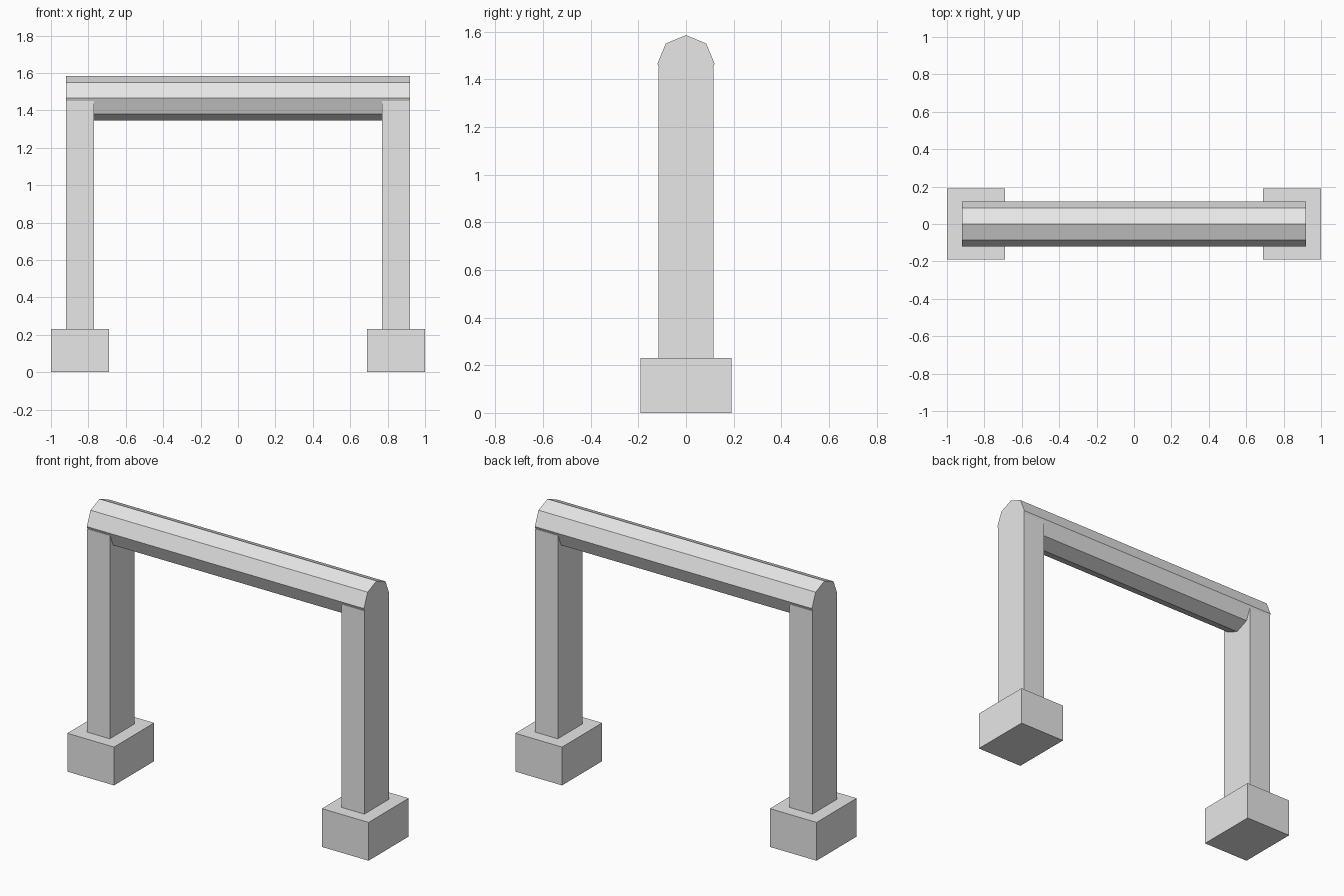
import bpy
import math

cube = bpy.data.objects.get("Cube")
if cube:
    bpy.data.objects.remove(cube, do_unlink=True)

stone = bpy.data.materials.new("light_grey")
stone.use_nodes = True
grey = (0.8, 0.8, 0.8, 1)
stone.diffuse_color = grey
stone.node_tree.nodes["Principled BSDF"].inputs["Base Color"].default_value = grey


def finish(name):
    obj = bpy.context.object
    obj.name = name
    obj.data.materials.append(stone)
    return obj


def block(name, x, half_y, z):
    """Box spanning x and z ranges, centred on y = 0."""
    bpy.ops.mesh.primitive_cube_add(size=1, location=(sum(x) / 2, 0, sum(z) / 2))
    bpy.context.object.scale = (x[1] - x[0], half_y * 2, z[1] - z[0])
    bpy.ops.object.transform_apply(location=False, rotation=False, scale=True)
    return finish(name)


# Footings and posts, one pair on each side
for side, sign in (("left", 1), ("right", -1)):
    block(side + "_footing", sorted((sign * 0.69, sign)), 0.19, (0, 0.23))
    block(side + "_post", sorted((sign * 0.77, sign * 0.92)), 0.116, (0.23, 1.45))

# Octagonal crossbeam with a ridge along the top
bpy.ops.mesh.primitive_cylinder_add(
    vertices=8, radius=0.12, depth=1.84,
    location=(0, 0, 1.465), rotation=(0, math.pi / 2, 0))
bpy.ops.object.transform_apply(location=False, rotation=True, scale=False)
finish("crossbeam")
